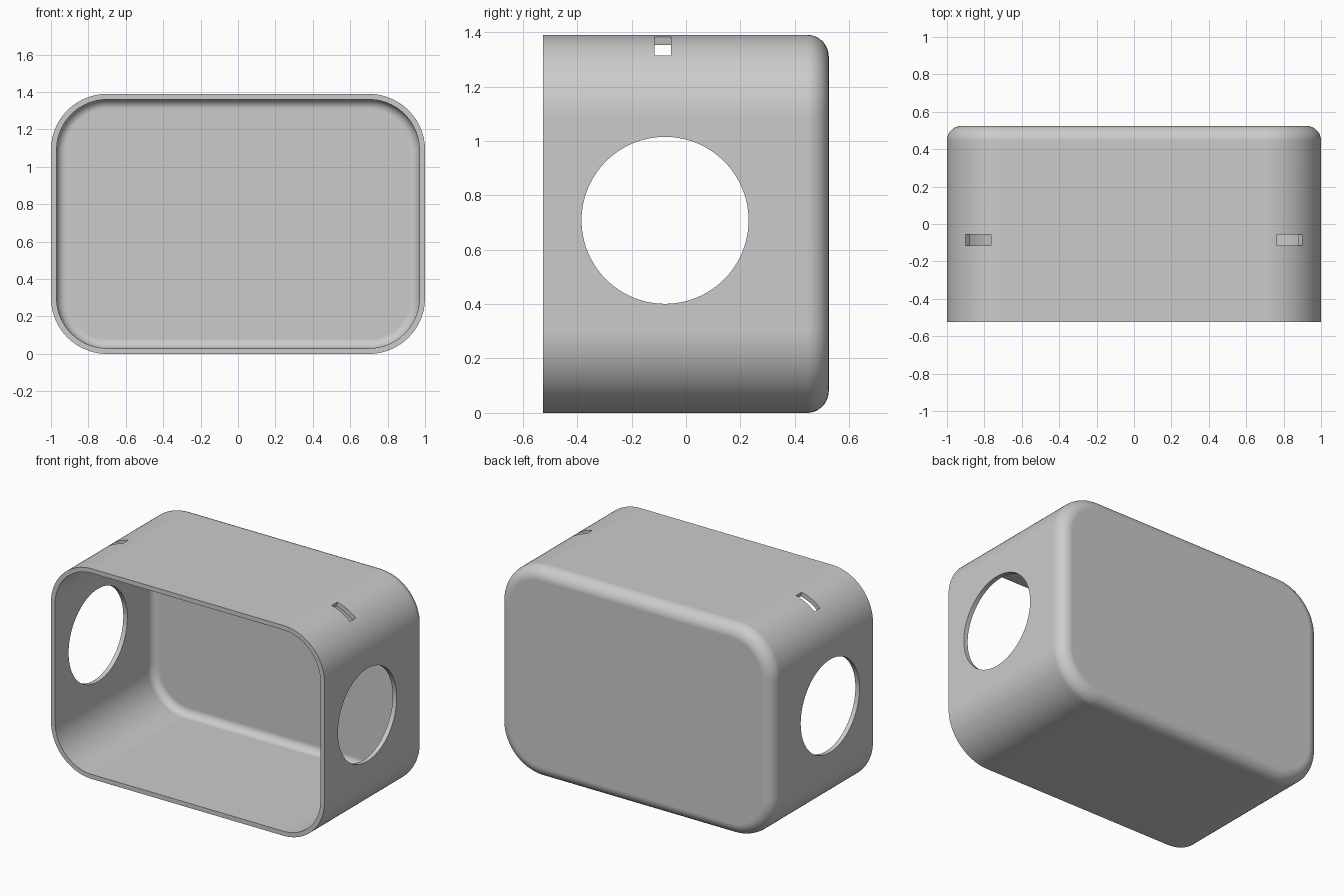
import bpy
import bmesh
from math import sin, cos, pi, radians
from mathutils import Matrix

if "Cube" in bpy.data.objects:
    bpy.data.objects.remove(bpy.data.objects["Cube"], do_unlink=True)

HEIGHT, DEPTH = 1.39, 1.05
CORNER, WALL, FILLET = 0.30, 0.03, 0.08
CORNER_STEPS, FILLET_STEPS = 24, 12
FRONT, BACK = -DEPTH / 2, DEPTH / 2
CX, CZ = 1 - CORNER, HEIGHT / 2 - CORNER

grey = bpy.data.materials.new("plain grey")
grey.use_nodes = True
grey.diffuse_color = (0.6, 0.6, 0.6, 1)
grey.node_tree.nodes["Principled BSDF"].inputs["Base Color"].default_value = grey.diffuse_color


def make_object(name, bm):
    bmesh.ops.recalc_face_normals(bm, faces=bm.faces)
    mesh = bpy.data.meshes.new(name)
    bm.to_mesh(mesh)
    bm.free()
    obj = bpy.data.objects.new(name, mesh)
    bpy.context.collection.objects.link(obj)
    return obj


def loft(bm, rings):
    """Skin a list of closed point rings and cap both ends."""
    loops = [[bm.verts.new(p) for p in ring] for ring in rings]
    for a, b in zip(loops, loops[1:]):
        for i in range(len(a)):
            j = (i + 1) % len(a)
            bm.faces.new((a[i], a[j], b[j], b[i]))
    bm.faces.new(loops[0])
    bm.faces.new(loops[-1])


def rounded_ring(inset, y):
    """Rounded rectangle across the box, shrunk by inset."""
    r = CORNER - inset
    points = []
    for k, (sx, sz) in enumerate(((1, 1), (-1, 1), (-1, -1), (1, -1))):
        for s in range(CORNER_STEPS + 1):
            a = (k + s / CORNER_STEPS) * pi / 2
            points.append((sx * CX + r * cos(a), y, HEIGHT / 2 + sz * CZ + r * sin(a)))
    return points


def wall_rings(offset):
    """Wall from the open front, rolling over the fillet to the back."""
    r = FILLET - offset
    rings = [rounded_ring(offset, FRONT)]
    for s in range(FILLET_STEPS + 1):
        a = s / FILLET_STEPS * pi / 2
        rings.append(rounded_ring(FILLET - r * cos(a), BACK - FILLET + r * sin(a)))
    return rings


# Open-fronted shell: inner skin, rim, outer skin
bm = bmesh.new()
loft(bm, wall_rings(WALL)[::-1] + wall_rings(0))
shell = make_object("housing_shell", bm)
shell.data.materials.append(grey)

# Round opening through both sides
bm = bmesh.new()
bmesh.ops.create_cone(bm, cap_ends=True, segments=96, radius1=0.307, radius2=0.307, depth=3,
                      matrix=Matrix.Translation((0, -0.077, 0.708)) @ Matrix.Rotation(pi / 2, 4, 'Y'))
cutters = [make_object("side_opening_cutter", bm)]

# Curved slots in the upper corners
for side, name in ((1, "left_slot_cutter"), (-1, "right_slot_cutter")):
    rings = []
    for s in range(13):
        a = radians(48.2 + (77.5 - 48.2) * s / 12)
        rings.append([(side * (CX + r * cos(a)), y, HEIGHT / 2 + CZ + r * sin(a))
                      for r, y in ((0.2, -0.115), (0.4, -0.115), (0.4, -0.056), (0.2, -0.056))])
    bm = bmesh.new()
    loft(bm, rings)
    cutters.append(make_object(name, bm))

# Cut the openings and discard the cutters
bpy.context.view_layer.objects.active = shell
for cutter in cutters:
    cutter.hide_render = True
    cut = shell.modifiers.new(cutter.name, 'BOOLEAN')
    cut.operation = 'DIFFERENCE'
    cut.solver = 'EXACT'
    cut.object = cutter
    bpy.ops.object.modifier_apply(modifier=cut.name)
    bpy.data.objects.remove(cutter, do_unlink=True)

# Smooth curves with crisp opening edges
bpy.ops.object.select_all(action='DESELECT')
shell.select_set(True)
bpy.ops.object.shade_smooth_by_angle(angle=radians(30))
weighted = shell.modifiers.new("even_shading", 'WEIGHTED_NORMAL')
weighted.keep_sharp = True
